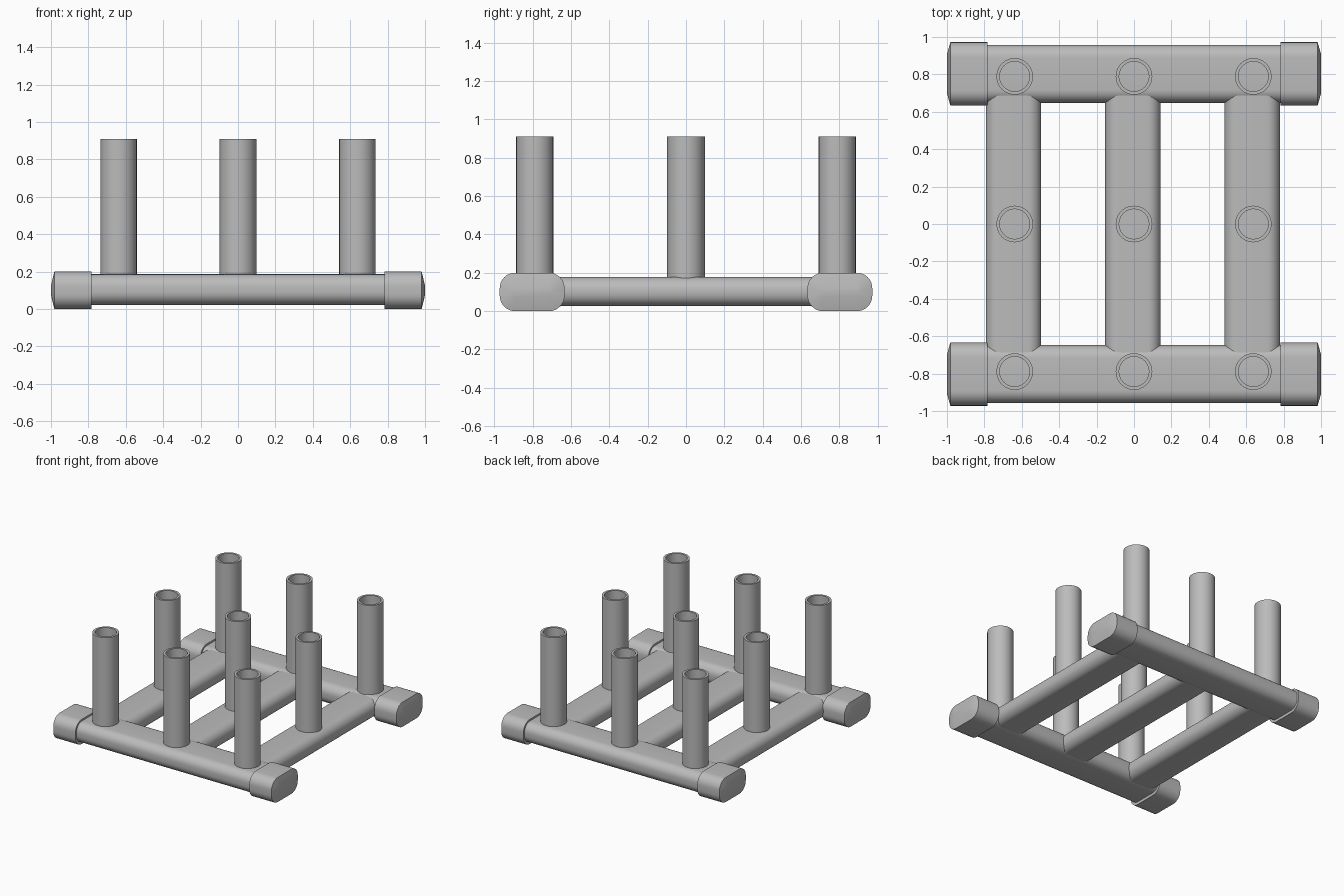
import bpy, bmesh, math
from mathutils import Matrix, Vector

old = bpy.data.objects.get("Cube")
if old:
    bpy.data.objects.remove(old, do_unlink=True)

GREY = (0.5, 0.5, 0.5, 1)
grey = bpy.data.materials.new("plain grey")
grey.use_nodes = True
grey.diffuse_color = GREY
grey.node_tree.nodes["Principled BSDF"].inputs["Base Color"].default_value = GREY


def finish(name, bm, matrix, angle=30):
    bmesh.ops.recalc_face_normals(bm, faces=bm.faces)
    mesh = bpy.data.meshes.new(name)
    bm.to_mesh(mesh)
    bm.free()
    mesh.transform(matrix)
    mesh.materials.append(grey)
    obj = bpy.data.objects.new(name, mesh)
    bpy.context.collection.objects.link(obj)
    bpy.ops.object.select_all(action='DESELECT')
    obj.select_set(True)
    bpy.context.view_layer.objects.active = obj
    bpy.ops.object.shade_smooth_by_angle(angle=math.radians(angle))
    return obj


def rounded_rect(w, h, r, steps=8):
    """Outline of a rounded rectangle, w along y and h along z."""
    points = []
    for corner, (sy, sz) in enumerate([(1, 1), (-1, 1), (-1, -1), (1, -1)]):
        for i in range(steps + 1):
            a = (corner + i / steps) * math.pi / 2
            points.append((sy * (w / 2 - r) + r * math.cos(a),
                           sz * (h / 2 - r) + r * math.sin(a)))
    return points


def loft_x(sections):
    """Closed solid through matching outlines, each given as (x, outline)."""
    bm = bmesh.new()
    rings = [[bm.verts.new((x, y, z)) for y, z in outline] for x, outline in sections]
    n = len(rings[0])
    for a, b in zip(rings, rings[1:]):
        for i in range(n):
            j = (i + 1) % n
            bm.faces.new((a[i], a[j], b[j], b[i]))
    bm.faces.new(rings[0])
    bm.faces.new(rings[-1])
    return bm


def tube(outer, inner, bottom, top, sides=24):
    """Hollow round post, open at the top."""
    bm = bmesh.new()
    profile = [(outer, bottom), (outer, top), (inner, top), (inner, bottom)]
    verts = [bm.verts.new((r, 0, z)) for r, z in profile]
    edges = [bm.edges.new((verts[i], verts[(i + 1) % 4])) for i in range(4)]
    bmesh.ops.spin(bm, geom=verts + edges, cent=(0, 0, 0), axis=(0, 0, 1),
                   angle=2 * math.pi, steps=sides, use_merge=True)
    bmesh.ops.remove_doubles(bm, verts=bm.verts, dist=0.0001)
    return bm


RAIL_Y = 0.803
COLUMNS = {"right": -0.638, "middle": 0, "left": 0.638}
ROWS = {"front": -0.789, "centre": 0, "back": 0.789}

# Front and back rails with a domed cap at each end
rail = rounded_rect(0.31, 0.164, 0.07)
cap = rounded_rect(0.338, 0.2, 0.08)
cap_core = rounded_rect(0.21, 0.05, 0.02)
for side, sy in (("front", -1), ("back", 1)):
    finish(side + "_rail", loft_x([(-0.9, rail), (0.9, rail)]),
           Matrix.Translation((0, sy * RAIL_Y, 0.104)))
    for end, turn in (("left", 0), ("right", math.pi)):
        finish(f"{side}_{end}_cap",
               loft_x([(0.783, cap), (0.982, cap), (1, cap_core)]),
               Matrix.Translation((0, sy * RAIL_Y, 0.1)) @ Matrix.Rotation(turn, 4, 'Z'))

# Cross bars running from rail to rail
bar = rounded_rect(0.296, 0.152, 0.07)
for column, x in COLUMNS.items():
    finish(column + "_cross_bar", loft_x([(-RAIL_Y, bar), (RAIL_Y, bar)]),
           Matrix.Translation((x - 0.006, 0, 0.102)) @ Matrix.Rotation(math.pi / 2, 4, 'Z'))

# Nine hollow posts
for row, y in ROWS.items():
    for column, x in COLUMNS.items():
        finish(f"{row}_{column}_post", tube(0.098, 0.08, 0.1, 0.91),
               Matrix.Translation((x, y, 0)))
